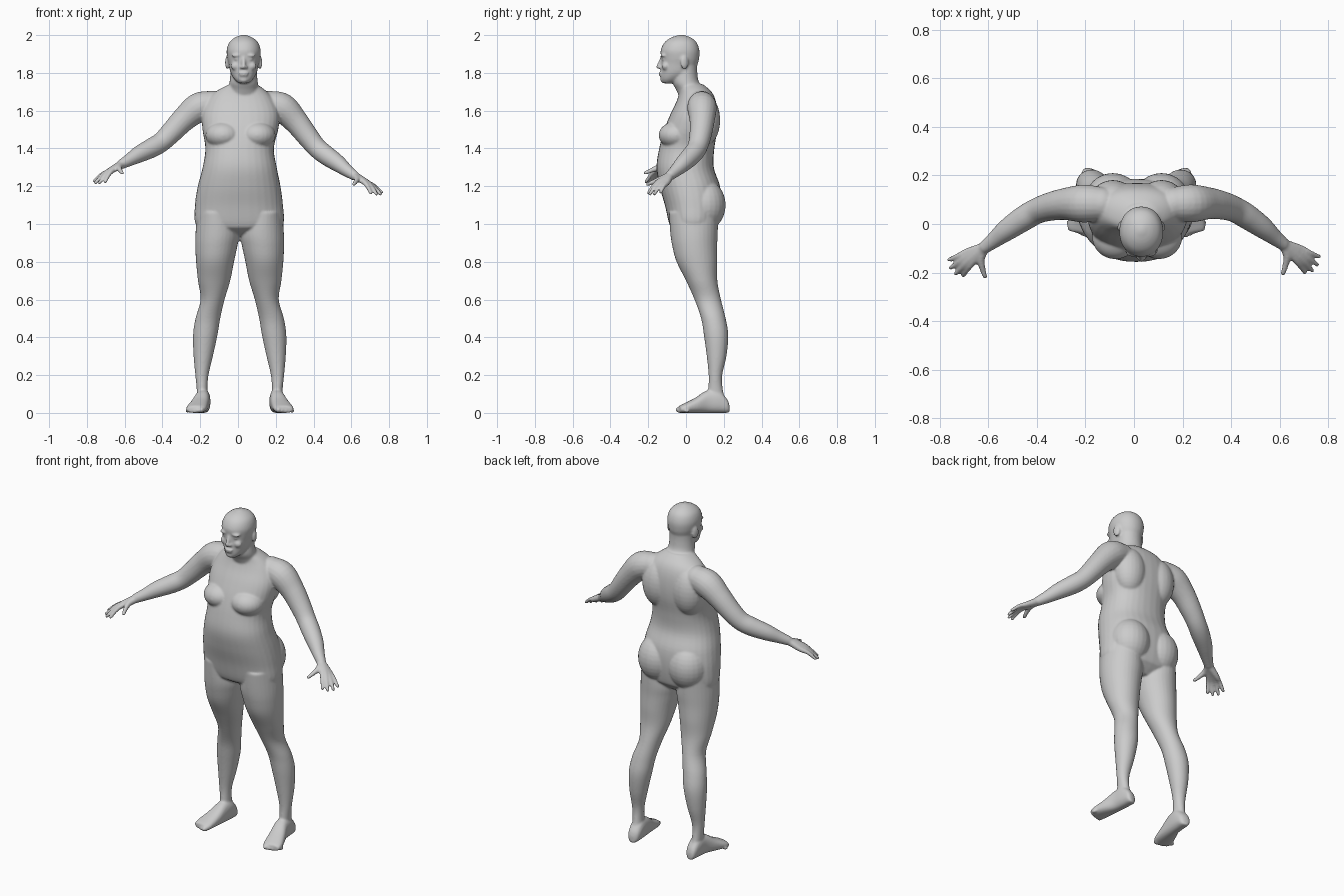
import bpy, bmesh
from math import sin, cos, pi, copysign
from mathutils import Vector, Matrix

bm = bmesh.new()


def spline(rows, n=5):
    """Catmull-Rom through rows of numbers."""
    out = []
    for i in range(len(rows) - 1):
        a, b = rows[max(i - 1, 0)], rows[i]
        c, d = rows[i + 1], rows[min(i + 2, len(rows) - 1)]
        for k in range(n):
            t = k / n
            out.append([0.5 * (2 * q + (r - p) * t + (2 * p - 5 * q + 4 * r - s) * t * t
                               + (3 * q - p - 3 * r + s) * t ** 3)
                        for p, q, r, s in zip(a, b, c, d)])
    return out + [list(rows[-1])]


def ring(c, u, v, e=2.0, n=32):
    f = lambda w: copysign(abs(w) ** (2 / e), w)
    return [c + u * f(cos(2 * pi * i / n)) + v * f(sin(2 * pi * i / n)) for i in range(n)]


def loft(rings):
    vs = [[bm.verts.new(p) for p in r] for r in rings]
    n = len(vs[0])
    for a, b in zip(vs, vs[1:]):
        for i in range(n):
            bm.faces.new((a[i], a[(i + 1) % n], b[(i + 1) % n], b[i]))
    bm.faces.new(vs[0][::-1])
    bm.faces.new(vs[-1])


def stack(rows, e=2.0):
    """Loft of level sections: z, x0, x1, y0, y1."""
    loft([ring(Vector(((a + b) / 2, (c + d) / 2, z)), Vector(((b - a) / 2, 0, 0)),
               Vector((0, (d - c) / 2, 0)), e) for z, a, b, c, d in spline(rows)])


def ball(c, r, rot=Matrix()):
    m = Matrix.Translation(c) @ rot @ Matrix.Diagonal((*r, 1))
    bmesh.ops.create_uvsphere(bm, u_segments=24, v_segments=16, radius=1, matrix=m)


def tube(rows):
    """Round limb through x, y, z, radius with a ball at each end."""
    pts = spline(rows)
    rings = []
    for i, (x, y, z, r) in enumerate(pts):
        t = Vector(pts[min(i + 1, len(pts) - 1)][:3]) - Vector(pts[max(i - 1, 0)][:3])
        q = t.to_track_quat('Z', 'Y')
        rings.append(ring(Vector((x, y, z)), q @ Vector((r, 0, 0)), q @ Vector((0, r, 0)), n=20))
    loft(rings)
    for x, y, z, r in (rows[0], rows[-1]):
        ball((x, y, z), (r, r, r))


# torso
stack([(.935, -.05, .07, .0, .11), (.97, -.17, .18, -.065, .15), (1.0, -.225, .24, -.088, .17),
       (1.1, -.228, .238, -.112, .185), (1.2, -.213, .225, -.14, .18),
       (1.3, -.187, .205, -.156, .147), (1.4, -.173, .19, -.142, .15),
       (1.5, -.188, .213, -.115, .166), (1.58, -.19, .22, -.083, .168),
       (1.65, -.165, .195, -.05, .158), (1.7, -.12, .155, -.035, .135),
       (1.74, -.045, .1, -.04, .09)], 2.25)

# neck and head
stack([(1.66, -.07, .13, -.03, .14), (1.71, -.052, .112, -.052, .108), (1.75, -.045, .105, -.072, .07),
       (1.8, -.04, .1, -.07, .06), (1.85, -.04, .1, -.07, .06)])
H = .03
stack([(z, H - w, H + w, a, b) for z, w, a, b in [
    (1.745, .025, -.122, -.07), (1.765, .048, -.133, -.02), (1.8, .069, -.134, .04),
    (1.85, .08, -.132, .063), (1.88, .087, -.132, .07), (1.92, .09, -.134, .071),
    (1.96, .077, -.115, .057), (1.985, .05, -.083, .03), (1.998, .02, -.047, -.003),
    (2.002, .004, -.03, -.02)]], 2.1)

# nose, lips and chin
tube([(H, -.128, 1.882, .008), (H, -.137, 1.855, .010), (H, -.145, 1.832, .012)])
ball((H, -.136, 1.799), (.026, .010, .006))
ball((H, -.135, 1.788), (.023, .010, .006))
ball((H, -.122, 1.763), (.022, .014, .014))
for s in (-1, 1):
    # nostril, brow, eyelid, cheek, ear
    ball((H + s * .013, -.134, 1.829), (.009, .013, .008))
    ball((H + s * .036, -.120, 1.892), (.028, .016, .008))
    ball((H + s * .034, -.117, 1.873), (.016, .012, .008))
    ball((H + s * .042, -.108, 1.835), (.026, .020, .022))
    ball((H + s * .087, -.008, 1.855), (.010, .022, .036), Matrix.Rotation(s * .3, 4, 'Z'))

    # breast, shoulder blade, buttock
    C = .013
    ball((C + s * .09, -.052, 1.47), (.096, .093, .072))
    ball((C + s * .1, .095, 1.55), (.095, .086, .14))
    ball((C + s * .1, .098, 1.1), (.115, .112, .135))

    # leg
    L = .009
    rows = [(1.06, .02, .225, -.09, .17), (.95, .003, .234, -.083, .168), (.88, .013, .235, -.072, .165),
            (.8, .03, .231, -.05, .166), (.7, .05, .221, 0, .166), (.6, .08, .207, .045, .185),
            (.5, .103, .234, .08, .21), (.41, .118, .247, .095, .224), (.3, .142, .244, .11, .214),
            (.2, .165, .235, .12, .192), (.13, .17, .228, .118, .194), (.06, .165, .225, .11, .21)]
    stack([(z, *sorted((L + s * a, L + s * b)), c, d) for z, a, b, c, d in rows])

    # foot, running from heel to toes
    foot = [(.19, .229, .014, .04), (.191, .215, .031, .075), (.194, .17, .038, .12),
            (.2, .11, .04, .118), (.215, .05, .048, .08), (.228, .0, .053, .054),
            (.234, -.025, .050, .042), (.238, -.036, .042, .034)]
    loft([ring(Vector((.01 + s * x, y, h / 2)), Vector((w, s * w * .2, 0)), Vector((0, 0, h / 2)), 2.4)
          for x, y, w, h in spline(foot)])
    for i in range(5):
        r = (.016, .0125, .0115, .011, .010)[i]
        ball((.01 + s * (.204 + .0185 * i), -.034 + .006 * i * i * .4, r), (r, r * 1.4, r))

    # arm: the right one hangs slightly lower
    def P(x, y, z, r):
        t = min(max((x - .2) / .4, 0), 1)
        k = t if s > 0 else 0
        return (s * x + .015 * (1 - t), y + .013 * k, z - .06 * k, r)

    tube([P(*p) for p in [(.15, .082, 1.635, .07), (.222, .084, 1.617, .078), (.295, .082, 1.557, .066),
                          (.36, .07, 1.487, .058), (.41, .052, 1.436, .053), (.46, .022, 1.404, .052),
                          (.525, -.024, 1.37, .045), (.575, -.065, 1.34, .034), (.612, -.094, 1.319, .027)]])

    # fingers with their palm bones: knuckle then tip
    for kx, ky, kz, tx, ty, tz in [(.663, -.156, 1.285, .703, -.212, 1.224),
                                   (.675, -.145, 1.285, .733, -.204, 1.219),
                                   (.682, -.130, 1.281, .754, -.180, 1.219),
                                   (.684, -.114, 1.278, .760, -.147, 1.228)]:
        mx, my, mz = (kx + tx) / 2, (ky + ty) / 2, (kz + tz) / 2 + .008
        tube([P(*p) for p in [(.615, -.097, 1.317, .022), (kx, ky, kz, .0155),
                              (mx, my, mz, .0115), (tx, ty, tz, .0095)]])
    # thumb
    tube([P(*p) for p in [(.617, -.1, 1.313, .022), (.63, -.142, 1.3, .017),
                          (.623, -.185, 1.283, .0125), (.613, -.216, 1.27, .010)]])

bmesh.ops.recalc_face_normals(bm, faces=bm.faces)
me = bpy.data.meshes.new("body")
bm.to_mesh(me)
bm.free()
body = bpy.data.objects.new("body", me)
bpy.context.collection.objects.link(body)

# fuse all parts into one skin and soften the joins
fuse = body.modifiers.new("fuse", 'REMESH')
fuse.mode = 'VOXEL'
fuse.voxel_size = .006
fuse.use_smooth_shade = True
soft = body.modifiers.new("soften", 'SMOOTH')
soft.factor = .5
soft.iterations = 6
